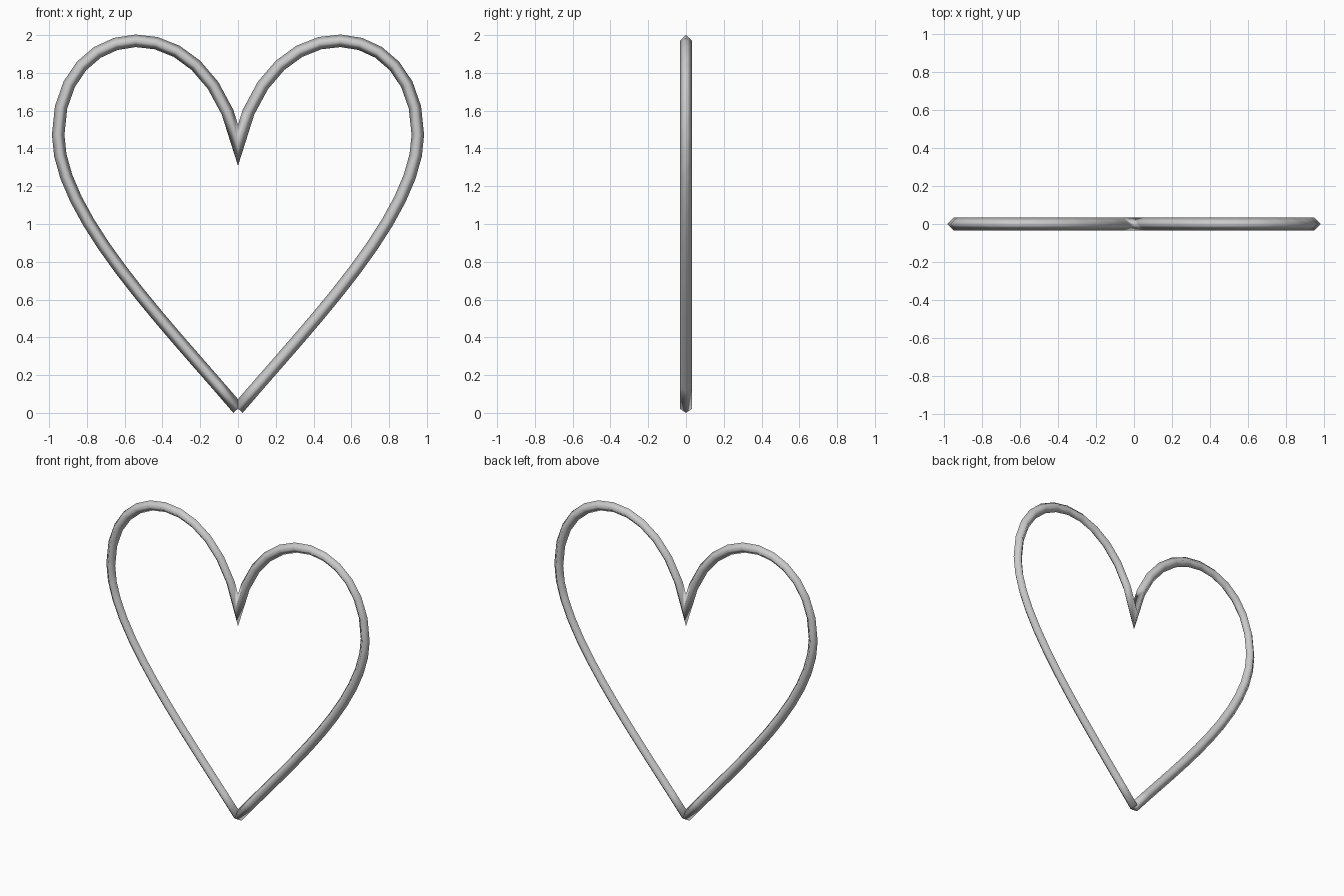
import bpy, bmesh, math
from mathutils import Vector

if "Cube" in bpy.data.objects:
    bpy.data.objects.remove(bpy.data.objects["Cube"])

R = 0.033  # half width of the diamond cross-section


def bezier(p, n):
    p = [Vector(q) for q in p]
    return [p[0]*(1-t)**3 + p[1]*3*t*(1-t)**2 + p[2]*3*t*t*(1-t) + p[3]*t**3
            for t in (i/n for i in range(n + 1))]


# Right half of the centre line (x, z): tip -> widest point -> cleft
half = bezier([(0, .022), (.39, .48), (.952, 1.05), (.952, 1.472)], 12)
half += bezier([(.952, 1.472), (.952, 2.10), (.176, 2.19), (0, 1.417)], 12)[1:]
# Mirrored to the left half
path = half + [Vector((-p.x, p.y)) for p in reversed(half[:-1])]

# Sweep a four-sided section along the path, mitred at each point
bm = bmesh.new()
rings = []
for i, p in enumerate(path):
    a = (p - path[max(i-1, 0)]) if i else path[1] - p
    b = (path[i+1] - p) if i < len(path)-1 else a
    a, b = a.normalized(), b.normalized()
    na, nb = Vector((a.y, -a.x)), Vector((b.y, -b.x))
    n = (na + nb).normalized()
    n *= R / max(n.dot(na), 0.2)
    pts = [(p.x+n.x, 0, p.y+n.y), (p.x, R, p.y), (p.x-n.x, 0, p.y-n.y), (p.x, -R, p.y)]
    rings.append([bm.verts.new(v) for v in pts])
for r, s in zip(rings, rings[1:]):
    for k in range(4):
        bm.faces.new((r[k], r[(k+1) % 4], s[(k+1) % 4], s[k]))
bm.faces.new(rings[0])
bm.faces.new(rings[-1])
bmesh.ops.recalc_face_normals(bm, faces=bm.faces)
for f in bm.faces:
    f.smooth = len(f.verts) == 4
mesh = bpy.data.meshes.new("heart_outline")
bm.to_mesh(mesh)
bm.free()
heart = bpy.data.objects.new("heart_outline", mesh)
bpy.context.collection.objects.link(heart)
